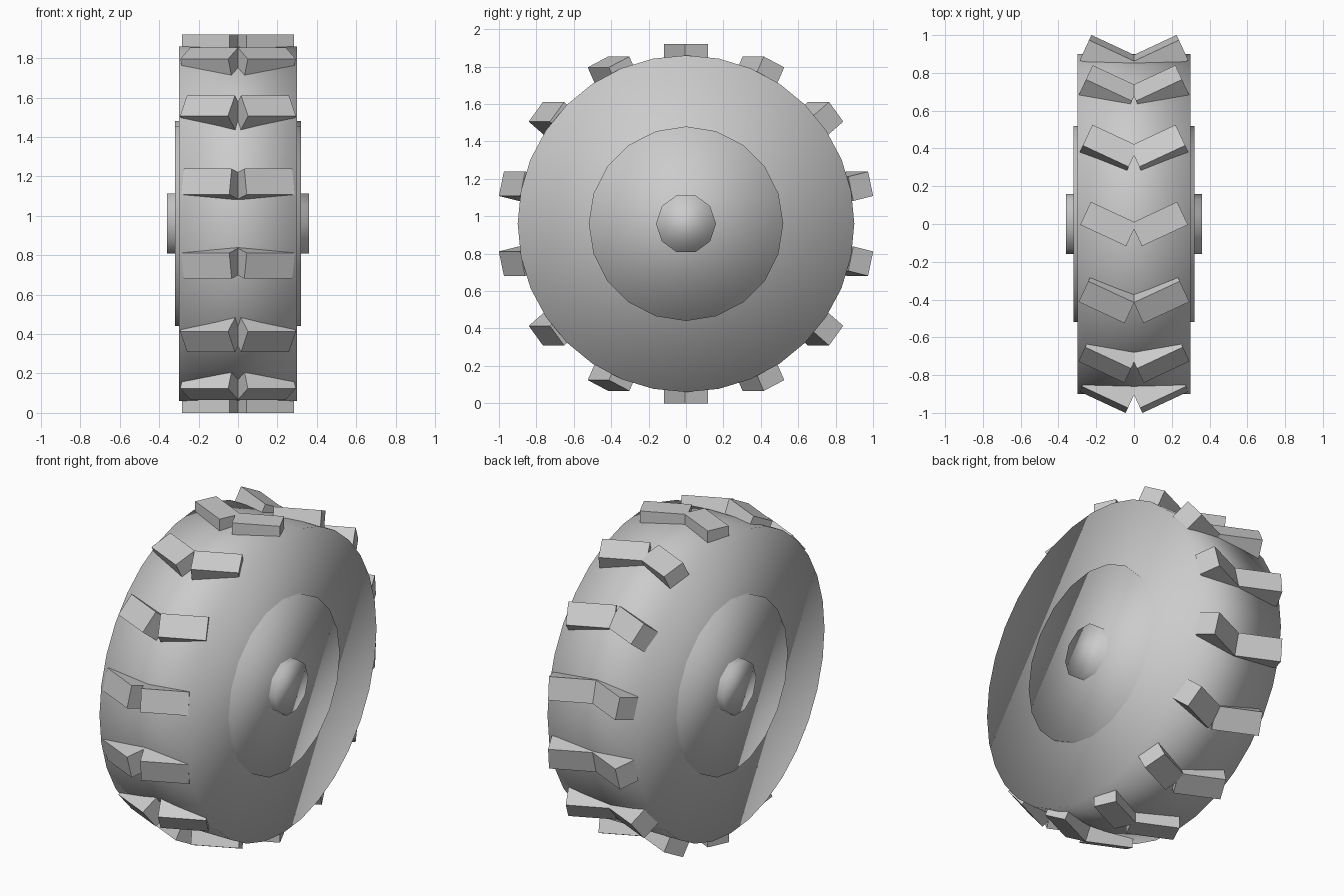
import bpy
from math import radians, cos, sin, pi
from mathutils import Matrix, Vector
import bmesh

cube = bpy.data.objects.get("Cube")
if cube:
    bpy.data.objects.remove(cube, do_unlink=True)

AXLE_Z = 0.96
TYRE_RADIUS = 0.9
LUG_COUNT = 14
LUG_SIZE = Vector((0.268, 0.134, 0.12))
LUG_YAW = radians(25)

# Single plain grey material
grey = bpy.data.materials.new("light_grey")
grey.use_nodes = True
colour = (0.6, 0.6, 0.6, 1)
grey.diffuse_color = colour
grey.node_tree.nodes["Principled BSDF"].inputs["Base Color"].default_value = colour


def wheel_disc(name, radius, half_width, sides):
    """Soft-shaded cylinder lying along the axle."""
    bpy.ops.mesh.primitive_cylinder_add(
        vertices=sides, radius=radius, depth=2 * half_width,
        location=(0, 0, AXLE_Z), rotation=(0, pi / 2, 0))
    disc = bpy.context.object
    disc.name = name
    disc.data.materials.append(grey)
    bpy.ops.object.shade_smooth()
    return disc


# Tyre, rim and hub share one axle
wheel_disc("tyre", TYRE_RADIUS, 0.30, 32)
wheel_disc("rim", 0.52, 0.32, 20)
wheel_disc("hub", 0.16, 0.36, 10)

# Tread lugs: slanted blocks in pairs, each half set sunk into the tyre
for name, side in (("left_tread_lugs", 1), ("right_tread_lugs", -1)):
    bm = bmesh.new()
    for i in range(LUG_COUNT):
        angle = 2 * pi * i / LUG_COUNT
        place = Matrix.Translation((side * 0.135, -TYRE_RADIUS * sin(angle),
                                    AXLE_Z + TYRE_RADIUS * cos(angle)))
        turn = Matrix.Rotation(side * LUG_YAW, 4, 'Z') @ Matrix.Rotation(angle, 4, 'X')
        bmesh.ops.create_cube(bm, size=1, matrix=place @ turn @ Matrix.Diagonal(LUG_SIZE.to_4d()))
    mesh = bpy.data.meshes.new(name)
    bm.to_mesh(mesh)
    bm.free()
    mesh.materials.append(grey)
    bpy.context.collection.objects.link(bpy.data.objects.new(name, mesh))
